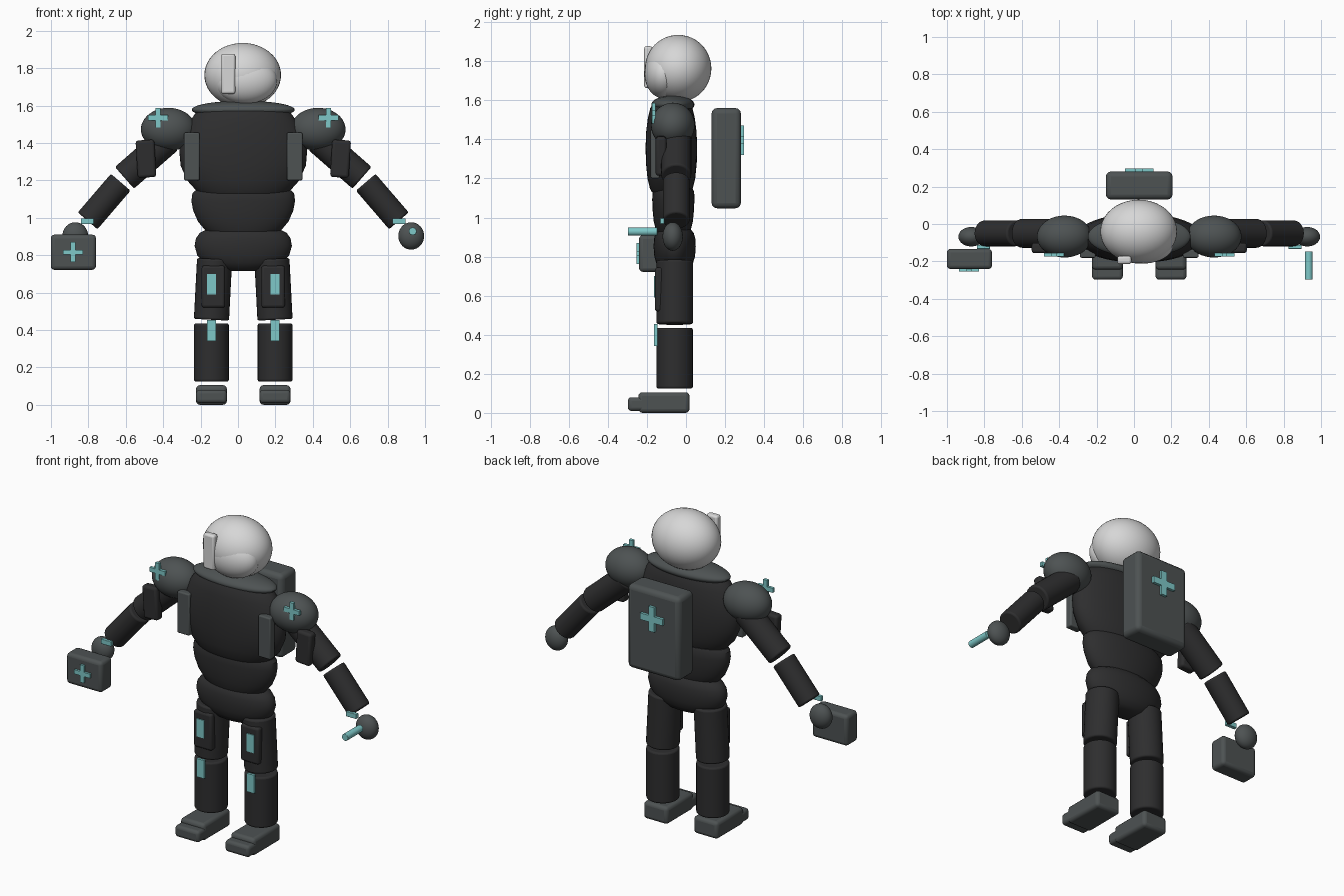
import bpy, bmesh, math
from mathutils import Vector, Matrix

if "Cube" in bpy.data.objects:
    bpy.data.objects.remove(bpy.data.objects["Cube"])

CX = 0.028  # body centre line


def material(name, rgb):
    m = bpy.data.materials.new(name)
    m.diffuse_color = (*rgb, 1)
    m.use_nodes = True
    m.node_tree.nodes["Principled BSDF"].inputs["Base Color"].default_value = m.diffuse_color
    return m


BLACK = material("black_suit", (0.027, 0.027, 0.028))
GREY = material("dark_grey_armour", (0.075, 0.085, 0.086))
TEAL = material("teal_marking", (0.21, 0.58, 0.58))
WHITE = material("pale_helmet", (0.68, 0.68, 0.68))


def finish(name, bm, mat, bevel=0.0, segments=3, rot=None, loc=(0, 0, 0)):
    bmesh.ops.recalc_face_normals(bm, faces=bm.faces)
    me = bpy.data.meshes.new(name)
    bm.to_mesh(me)
    bm.free()
    ob = bpy.data.objects.new(name, me)
    bpy.context.collection.objects.link(ob)
    me.materials.append(mat)
    ob.location = loc
    if rot:
        ob.rotation_euler = rot
    if bevel:
        mod = ob.modifiers.new("Bevel", 'BEVEL')
        mod.width = bevel
        mod.segments = segments
        mod.limit_method = 'ANGLE'
        mod.angle_limit = math.radians(40)
    bpy.ops.object.select_all(action='DESELECT')
    ob.select_set(True)
    bpy.context.view_layer.objects.active = ob
    bpy.ops.object.shade_smooth_by_angle(angle=math.radians(35))
    return ob


def box(name, loc, size, mat, bevel=0.0, rot=None):
    bm = bmesh.new()
    bmesh.ops.create_cube(bm, size=1)
    bmesh.ops.scale(bm, vec=size, verts=bm.verts)
    return finish(name, bm, mat, bevel, rot=rot, loc=loc)


def ball(name, loc, radii, mat, rot=None):
    bm = bmesh.new()
    bmesh.ops.create_uvsphere(bm, u_segments=40, v_segments=24, radius=1)
    bmesh.ops.scale(bm, vec=radii, verts=bm.verts)
    return finish(name, bm, mat, rot=rot, loc=loc)


def rod(name, a, b, radius, mat, bevel=0.01):
    a, b = Vector(a), Vector(b)
    bm = bmesh.new()
    bmesh.ops.create_cone(bm, cap_ends=True, segments=32, radius1=radius,
                          radius2=radius, depth=(b - a).length)
    q = (b - a).to_track_quat('Z', 'Y')
    return finish(name, bm, mat, bevel, rot=q.to_euler(), loc=(a + b) / 2)


def lathe(name, profile, y, mat):
    """Stack of ellipses given as (z, half width, half depth)."""
    bm = bmesh.new()
    n = 48
    rings = []
    for z, rx, ry in profile:
        rings.append([bm.verts.new((CX + rx * math.cos(2 * math.pi * i / n),
                                    y + ry * math.sin(2 * math.pi * i / n), z))
                      for i in range(n)])
    for lo, hi in zip(rings, rings[1:]):
        for i in range(n):
            j = (i + 1) % n
            bm.faces.new((lo[i], lo[j], hi[j], hi[i]))
    bm.faces.new(rings[0])
    bm.faces.new(rings[-1])
    return finish(name, bm, mat)


def cross(name, loc, size, bar, depth, mat):
    """Plus-shaped plate extruded along y."""
    s, b = size / 2, bar / 2
    outline = [(-b, -s), (b, -s), (b, -b), (s, -b), (s, b), (b, b),
               (b, s), (-b, s), (-b, b), (-s, b), (-s, -b), (-b, -b)]
    bm = bmesh.new()
    face = bm.faces.new([bm.verts.new((x, -depth / 2, z)) for x, z in outline])
    out = bmesh.ops.extrude_face_region(bm, geom=[face])
    verts = [v for v in out["geom"] if isinstance(v, bmesh.types.BMVert)]
    bmesh.ops.translate(bm, vec=(0, depth, 0), verts=verts)
    return finish(name, bm, mat, loc=loc)


# Torso
lathe("chest", [(1.13, 0.235, 0.10), (1.15, 0.255, 0.11), (1.2, 0.30, 0.122),
                (1.28, 0.335, 0.13), (1.36, 0.342, 0.132), (1.44, 0.325, 0.129),
                (1.51, 0.29, 0.12), (1.56, 0.255, 0.108), (1.59, 0.21, 0.09)],
      -0.075, BLACK)
lathe("abdomen", [(0.90, 0.16, 0.075), (0.93, 0.20, 0.088), (0.98, 0.242, 0.1),
                  (1.04, 0.268, 0.106), (1.09, 0.277, 0.108),
                  (1.13, 0.272, 0.107), (1.147, 0.255, 0.10), (1.155, 0.2, 0.08)],
      -0.065, BLACK)
lathe("pelvis", [(0.715, 0.08, 0.04), (0.728, 0.145, 0.07), (0.76, 0.21, 0.092),
                 (0.80, 0.246, 0.104), (0.85, 0.26, 0.108), (0.89, 0.253, 0.106),
                 (0.92, 0.232, 0.098), (0.94, 0.19, 0.082), (0.945, 0.12, 0.05)],
      -0.058, BLACK)
ball("collar", (CX, -0.067, 1.578), (0.275, 0.11, 0.048), GREY)

# Helmet
ball("helmet", (0.025, -0.04, 1.763), (0.205, 0.17, 0.172), WHITE)
ball("visor", (0.04, -0.115, 1.735), (0.17, 0.097, 0.125), WHITE)
box("helmet_lamp", (-0.052, -0.193, 1.77), (0.075, 0.042, 0.214), WHITE, 0.012)

# Backpack
box("backpack", (CX, 0.206, 1.304), (0.357, 0.15, 0.513), GREY, 0.028)
cross("backpack_cross", (CX, 0.288, 1.396), 0.152, 0.04, 0.018, TEAL)

# Paired parts
for side, s in (("left", -1), ("right", 1)):
    def px(d):
        return CX + s * d

    # Arm
    ball(f"{side}_shoulder", (px(0.40), -0.067, 1.473), (0.147, 0.112, 0.115), GREY)
    cross(f"{side}_shoulder_cross", (px(0.456), -0.165, 1.535), 0.105, 0.027, 0.018, TEAL)
    rod(f"{side}_upper_arm", (px(0.40), -0.05, 1.42), (px(0.635), -0.05, 1.214),
        0.077, BLACK)
    box(f"{side}_arm_pad", (px(0.52), -0.128, 1.316), (0.1, 0.055, 0.2), BLACK,
        0.015, rot=(0, s * 0.06, 0))
    rod(f"{side}_forearm", (px(0.655), -0.05, 1.19), (px(0.832), -0.05, 0.984),
        0.069, BLACK)
    box(f"{side}_wrist_band", (px(0.833), -0.122, 0.982), (0.07, 0.022, 0.03), TEAL, 0.003)
    ball(f"{side}_hand", (px(0.898), -0.068, 0.903), (0.069, 0.052, 0.073), GREY)

    # Chest plate
    box(f"{side}_chest_plate", (px(0.275), -0.158, 1.328), (0.084, 0.045, 0.255), GREY, 0.008)

    # Leg
    rod(f"{side}_thigh", (px(0.153), -0.058, 0.78), (px(0.17), -0.058, 0.455),
        0.094, BLACK)
    box(f"{side}_thigh_pocket", (px(0.16), -0.135, 0.632), (0.125, 0.048, 0.225), BLACK, 0.014)
    box(f"{side}_thigh_marking", (px(0.17), -0.16, 0.645), (0.05, 0.009, 0.11), TEAL)
    rod(f"{side}_shin", (px(0.17), -0.058, 0.435), (px(0.17), -0.058, 0.125),
        0.093, BLACK)
    box(f"{side}_knee_marking", (px(0.17), -0.155, 0.398), (0.05, 0.016, 0.112), TEAL)
    box(f"{side}_boot", (px(0.17), -0.113, 0.053), (0.165, 0.262, 0.105), GREY, 0.02)
    box(f"{side}_boot_toe", (px(0.17), -0.245, 0.045), (0.165, 0.105, 0.07), GREY, 0.018)

# Medical case
box("medical_case", (-0.88, -0.187, 0.816), (0.242, 0.108, 0.188), GREY, 0.02)
cross("medical_case_cross", (-0.882, -0.245, 0.816), 0.107, 0.026, 0.018, TEAL)

# Hand tool
rod("hand_tool", (0.934, -0.147, 0.928), (0.934, -0.297, 0.928), 0.021, TEAL, 0.003)
